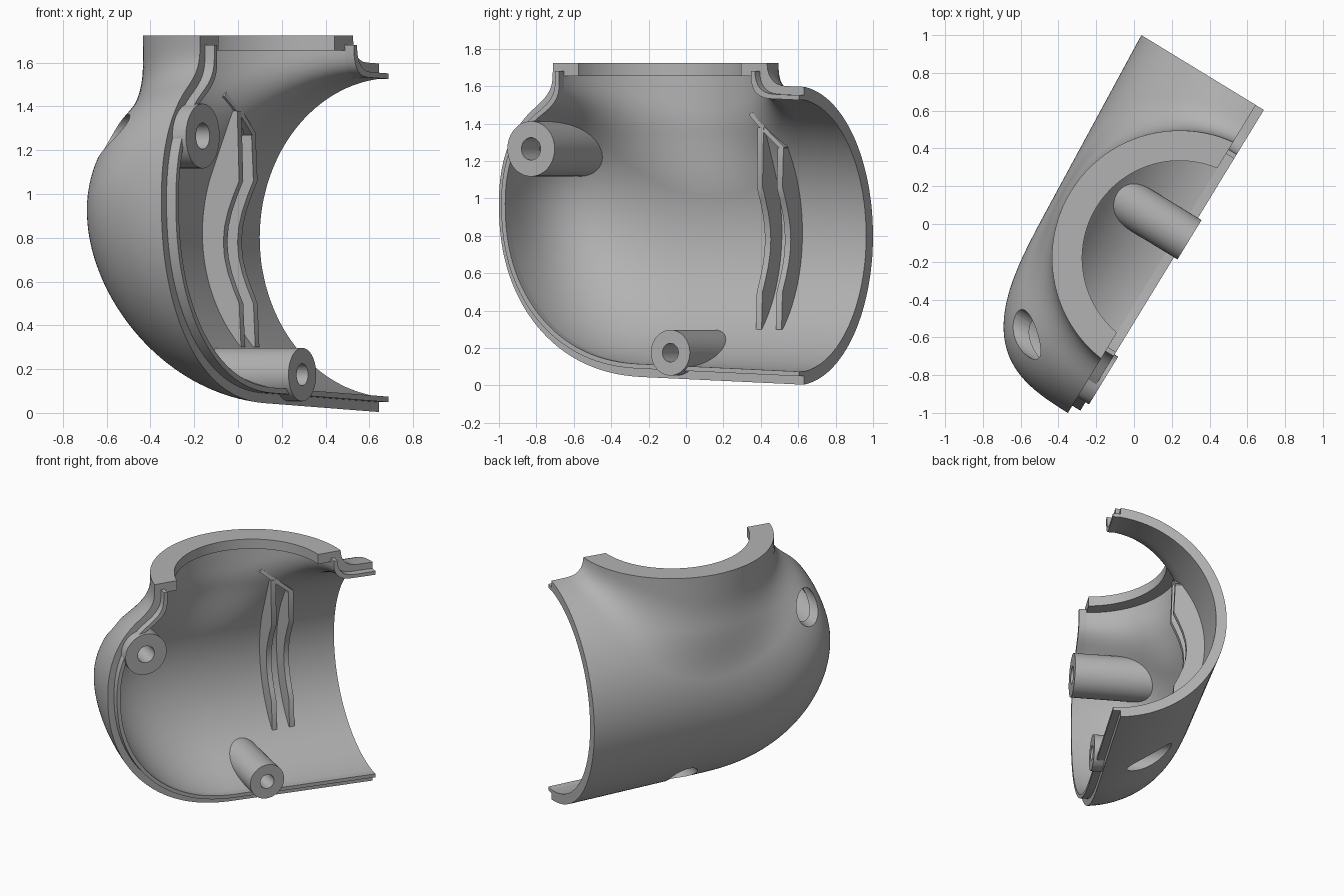
import bpy, bmesh
from math import radians, sin, cos, pi, tau, hypot
from mathutils import Matrix, Vector

if "Cube" in bpy.data.objects:
    bpy.data.objects.remove(bpy.data.objects["Cube"])

# Local frame: u along the body, v away from the split plane, z up
PLACE = Matrix.Translation((0.645, 0.63, 0)) @ Matrix.Rotation(radians(58.6), 4, "Z")
CENTRE = Vector((-0.9, 0, 0.85))
AXIS_V = -0.077
NECK_U = -0.902
NECK_R = 0.675
TOP = 1.725
WALL = 0.07

grey = bpy.data.materials.new("plain grey")
grey.use_nodes = True
grey.diffuse_color = (0.45, 0.45, 0.45, 1)
grey.node_tree.nodes["Principled BSDF"].inputs["Base Color"].default_value = grey.diffuse_color


def dome(s, p):
    return (1 - s ** p) ** (1 / p)


def field(u, v, z, t):
    """Negative inside the domed body blended with its neck, shrunk by t."""
    w = max(-u, 0)
    s = max(0, (w - 1) / (0.91 - t))
    if s >= 0.9999:
        body = 1
    else:
        half_v = (0.787 - 0.052 * w - t) * dome(s, 3.5)
        mid = 0.8 + 0.04 * w + 0.1 * s * s
        half_z = (0.8 - t) * dome(s, 2.2 if z > mid else 2.4)
        body = (hypot((v - AXIS_V) / half_v, (z - mid) / half_z) - 1) * 0.75
    neck = hypot(u - NECK_U, v - AXIS_V) - NECK_R + t + 1.2 * max(0, 1.35 - z) ** 2
    k = 0.12 + 0.12 * max(v, 0)
    h = max(k - abs(body - neck), 0)
    return min(body, neck) - h * h / (4 * k)


def hit(start, direction, t, far=3.0):
    """Point where a ray from inside meets the surface."""
    su, sv, sz = start
    du, dv, dz = direction
    lo, hi = 0.0, far
    for _ in range(22):
        r = (lo + hi) / 2
        if field(su + du * r, sv + dv * r, sz + dz * r, t) < 0:
            lo = r
        else:
            hi = r
    return Vector(start) + Vector(direction) * lo


def depth(u, z, t=WALL / 2):
    return hit((u, 0, z), (0, 1, 0), t, 1.0).y


def cut(bm, point, normal):
    """Trim away one side of a plane and close the cut."""
    bmesh.ops.bisect_plane(bm, geom=bm.verts[:] + bm.edges[:] + bm.faces[:], dist=1e-5,
                           plane_co=point, plane_no=normal, clear_outer=True)
    rim = [e for e in bm.edges if len(e.link_faces) == 1]
    bmesh.ops.holes_fill(bm, edges=rim, sides=0)


def finish(name, bm):
    bmesh.ops.triangulate(bm, faces=[f for f in bm.faces if len(f.verts) > 4])
    bmesh.ops.recalc_face_normals(bm, faces=bm.faces[:])
    mesh = bpy.data.meshes.new(name)
    bm.to_mesh(mesh)
    bm.free()
    mesh.materials.append(grey)
    ob = bpy.data.objects.new(name, mesh)
    bpy.context.collection.objects.link(ob)
    ob.matrix_world = PLACE
    return ob


def loft(rings, closed=False):
    """Skin a row of equal cross-sections."""
    bm = bmesh.new()
    rows = [[bm.verts.new(p) for p in ring] for ring in rings]
    n = len(rows[0])
    pairs = list(zip(rows, rows[1:]))
    if closed:
        pairs.append((rows[-1], rows[0]))
    else:
        bm.faces.new(rows[0])
        bm.faces.new(rows[-1])
    for a, b in pairs:
        for i in range(n):
            j = (i + 1) % n
            bm.faces.new((a[i], a[j], b[j], b[i]))
    return bm


def circle(u, z, r, v, n=40):
    """Ring facing v; v is a number or a function of u and z."""
    pts = [(u + r * cos(tau * i / n), z + r * sin(tau * i / n)) for i in range(n)]
    return [(a, v(a, b) if callable(v) else v, b) for a, b in pts]


# Half shell: outer and inner skins joined along the split plane
SEGS, RINGS = 240, 60
bm = bmesh.new()
rims = []
for t in (0, WALL):
    rows = []
    for j in range(RINGS):
        p = pi / 2 * j / RINGS
        rows.append([bm.verts.new(hit(CENTRE, (cos(p) * cos(tau * i / SEGS), sin(p),
                                               cos(p) * sin(tau * i / SEGS)), t))
                     for i in range(SEGS)])
    pole = bm.verts.new(hit(CENTRE, (0, 1, 0), t))
    for i in range(SEGS):
        k = (i + 1) % SEGS
        for a, b in zip(rows, rows[1:]):
            bm.faces.new((a[i], a[k], b[k], b[i]))
        bm.faces.new((rows[-1][i], rows[-1][k], pole))
    rims.append(rows[0])
for i in range(SEGS):
    k = (i + 1) % SEGS
    bm.faces.new((rims[0][i], rims[0][k], rims[1][k], rims[1][i]))
cut(bm, (0, 0, 0), (1, 0, 0))
cut(bm, (0, 0, TOP), (0, 0, 1))
shell = finish("half_shell", bm)

# Raised lip along the inner half of the wall edge
rings = []
for i in range(SEGS):
    a = tau * i / SEGS
    outer, inner = (hit(CENTRE, (cos(a), 0, sin(a)), t) for t in (0.045, WALL))
    rings.append([p + Vector((0, v, 0)) for p, v in
                  ((outer, 0.01), (outer, -0.05), (inner, -0.05), (inner, 0.01))])
bm = loft(rings, closed=True)
cut(bm, (0, 0, 0), (1, 0, 0))
cut(bm, (0, 0, 1.68), (0, 0, 1))
lip = finish("joint_lip", bm)

# Flange inside the top of the neck
rings = []
for i in range(120):
    a = tau * i / 120
    rings.append([(NECK_U + r * cos(a), AXIS_V + r * sin(a), z) for r, z in
                  ((0.515, 1.655), (0.61, 1.655), (0.61, TOP), (0.515, TOP))])
bm = loft(rings, closed=True)
cut(bm, (0, 0, 0), (0, -1, 0))
flange = finish("neck_flange", bm)


# Screw bosses with a bore, and a counterbore open to the outside
def drill(ob, cutters):
    bpy.context.view_layer.update()
    bpy.context.view_layer.objects.active = ob
    for c in cutters:
        mod = ob.modifiers.new("drill", "BOOLEAN")
        mod.operation = "DIFFERENCE"
        mod.solver = "EXACT"
        mod.object = c
        bpy.ops.object.modifier_apply(modifier=mod.name)


parts = [shell, lip, flange]
for name, u, z, r, bore, head in (("upper_boss", -1.665, 1.265, 0.148, 0.06, 0.1),
                                  ("lower_boss", -0.792, 0.175, 0.122, 0.05, 0.1)):
    boss = finish(name, loft([circle(u, z, r, -0.072), circle(u, z, r, depth)]))
    bore_cut = finish(name + "_bore_cutter", loft([circle(u, z, bore, -0.3), circle(u, z, bore, 1)]))
    head_cut = finish(name + "_head_cutter", loft([circle(u, z, head, 0.12), circle(u, z, head, 1)]))
    bore_cut.hide_render = head_cut.hide_render = True
    drill(boss, (bore_cut, head_cut))
    drill(shell, (head_cut,))
    for c in (bore_cut, head_cut):
        bpy.data.objects.remove(c)
    parts.append(boss)


# Thin ribs on the inner wall
def rib(name, path, du, dz):
    rings = []
    for u, z, v in path:
        a, b = (u - du, z - dz), (u + du, z + dz)
        rings.append([(a[0], v, a[1]), (b[0], v, b[1]),
                      (b[0], max(v + 0.005, depth(*b)), b[1]),
                      (a[0], max(v + 0.005, depth(*a)), a[1])])
    parts.append(finish(name, loft(rings)))


# Straight ends with a shallow arc between them
EDGE = [(0.3, 0.405)] + [(0.5 + 0.56 * i / 8, 0.415 + 0.085 * sin(pi * i / 8)) for i in range(9)]
for name, u, top in (("inner_rib", -0.53, 1.38), ("outer_rib", -0.405, 1.27)):
    rib(name, [(u, z, v) for z, v in EDGE + [(top, 0.425)]], 0.018, 0)
rib("slanted_rib", [(-0.39, 1.265, 0.425), (-0.5, 1.36, 0.425), (-0.61, 1.455, 0.45)], 0.008, 0.01)

# Smooth curved faces, keep real edges sharp
for ob in parts:
    bpy.ops.object.select_all(action="DESELECT")
    ob.select_set(True)
    bpy.context.view_layer.objects.active = ob
    bpy.ops.object.shade_smooth_by_angle(angle=radians(30))
